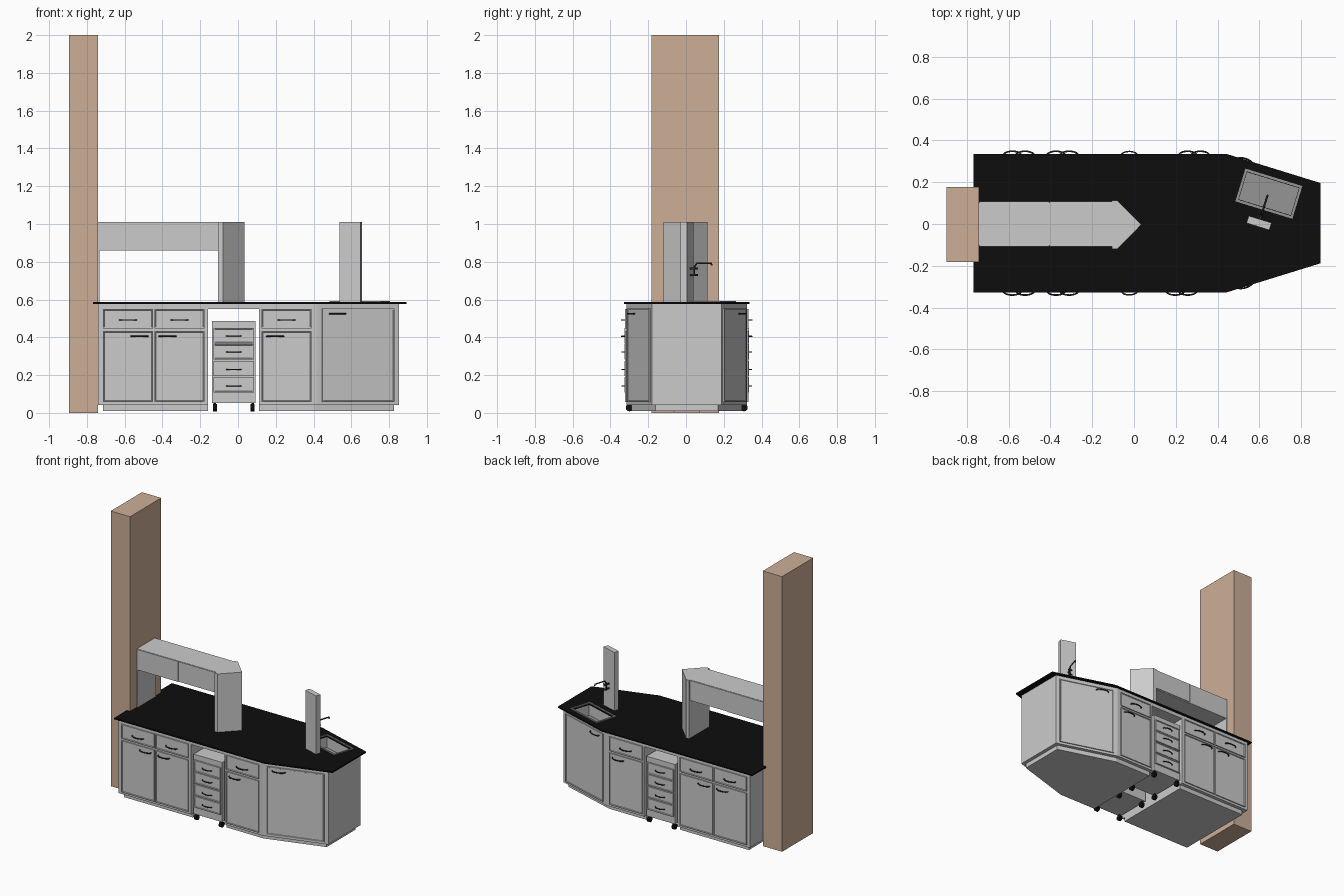
import bpy, bmesh, math
from mathutils import Matrix, Vector

if "Cube" in bpy.data.objects:
    bpy.data.objects.remove(bpy.data.objects["Cube"])

YC, HALF, END = 0.004, 0.318, 0.184          # cabinet centre line, half depth, half width of tapered end
X0, XB, X1 = -0.74, 0.415, 0.852             # cabinet left end, bend, right end
TAPER = math.atan2(HALF - END, X1 - XB)


def material(name, rgb):
    m = bpy.data.materials.new(name)
    m.diffuse_color = (*rgb, 1)
    m.use_nodes = True
    m.node_tree.nodes["Principled BSDF"].inputs["Base Color"].default_value = m.diffuse_color
    return m


WOOD = material("wood", (0.61, 0.43, 0.31))
BLACK = material("black", (0.004, 0.004, 0.004))
DARK = material("dark_metal", (0.03, 0.03, 0.03))
STEEL = material("steel", (0.3, 0.3, 0.3))


def add(name, mesh, mat=None, matrix=None):
    ob = bpy.data.objects.new(name, mesh)
    bpy.context.collection.objects.link(ob)
    if mat and not mesh.materials:
        mesh.materials.append(mat)
    if matrix:
        ob.matrix_world = matrix
    return ob


def from_bm(name, bm, mat=None, matrix=None):
    bmesh.ops.recalc_face_normals(bm, faces=bm.faces)
    me = bpy.data.meshes.new(name)
    bm.to_mesh(me)
    bm.free()
    return add(name, me, mat, matrix)


def prism(name, pts, z0, z1, mat=None, matrix=None):
    bm = bmesh.new()
    f = bm.faces.new([bm.verts.new((x, y, z0)) for x, y in pts])
    r = bmesh.ops.extrude_face_region(bm, geom=[f])
    verts = [v for v in r["geom"] if isinstance(v, bmesh.types.BMVert)]
    bmesh.ops.translate(bm, vec=(0, 0, z1 - z0), verts=verts)
    return from_bm(name, bm, mat, matrix)


def box(name, x0, x1, y0, y1, z0, z1, mat=None, matrix=None):
    return prism(name, [(x0, y0), (x1, y0), (x1, y1), (x0, y1)], z0, z1, mat, matrix)


def tapered(x0, xb, x1, half, end):
    return [(x0, YC - half), (xb, YC - half), (x1, YC - end),
            (x1, YC + end), (xb, YC + half), (x0, YC + half)]


def tube(name, pts, r, smooth=True):
    cu = bpy.data.curves.new(name, "CURVE")
    cu.dimensions, cu.bevel_depth, cu.bevel_resolution = "3D", r, 1
    cu.use_fill_caps = True
    sp = cu.splines.new("POLY")
    sp.points.add(len(pts) - 1)
    for p, co in zip(sp.points, pts):
        p.co = (*co, 1)
    tmp = bpy.data.objects.new(name, cu)
    me = bpy.data.meshes.new_from_object(tmp)
    bpy.data.objects.remove(tmp)
    for p in me.polygons:
        p.use_smooth = smooth
    me.materials.clear()
    me.materials.append(DARK)
    return me


HANDLE = tube("handle", [(0.045 * -math.cos(a), -0.004 - 0.022 * math.sin(a), 0)
                         for a in (math.pi * i / 10 for i in range(11))], 0.004)


def frame(side, x, z, angled=False):
    """Placement on the front (side=-1) or back (side=1), local -y facing out."""
    y = HALF - (x - XB) * math.tan(TAPER) if angled else HALF
    a = TAPER if angled else 0
    return Matrix.Translation((x, YC + side * y, z)) @ Matrix.Rotation(a if side < 0 else math.pi - a, 4, "Z")


def panel(name, matrix, w, h, t=0.006, rim=0.008):
    """Door or drawer front with a raised rim and groove around a flat field."""
    bm = bmesh.new()
    bmesh.ops.create_cube(bm, size=1, matrix=Matrix.Translation((0, -t / 2, 0)) @ Matrix.Diagonal((w, t + 0.004, h, 1)))
    face = min(bm.faces, key=lambda f: f.calc_center_median().y)
    bmesh.ops.inset_region(bm, faces=[face], thickness=rim)
    bmesh.ops.inset_region(bm, faces=[face], thickness=0.003, depth=-0.004)
    return from_bm(name, bm, None, matrix)


# Column
box("column", -0.896, -0.741, -0.182, 0.176, 0, 2, WOOD)

# Cabinet bodies, toe kicks and the board bridging the knee space
box("left_cabinet", X0, -0.158, YC - HALF, YC + HALF, 0.042, 0.576)
right_cabinet = prism("right_cabinet", tapered(0.111, XB, X1, HALF, END), 0.042, 0.576)
box("left_toe_kick", -0.714, -0.158, YC - 0.293, YC + 0.293, 0.01, 0.042)
prism("right_toe_kick", tapered(0.111, XB - 0.005, 0.826, 0.293, 0.166), 0.01, 0.042)
box("knee_space_board", -0.158, 0.111, YC - HALF, YC + HALF, 0.55, 0.576)

# Countertop with sink opening
counter = prism("countertop", tapered(-0.767, 0.443, 0.892, 0.331, 0.192), 0.576, 0.586, BLACK)
SINK = Matrix.Translation((0.645, 0.145, 0)) @ Matrix.Rotation(-TAPER, 4, "Z")
cutter = box("sink_cutter", -0.13, 0.13, -0.068, 0.068, 0.49, 0.7, None, SINK)
cutter.hide_render = True
cutter.hide_viewport = True
for ob in (counter, right_cabinet):
    m = ob.modifiers.new("sink_hole", "BOOLEAN")
    m.operation, m.object, m.solver = "DIFFERENCE", cutter, "EXACT"

# Sink: rim ring with sunken basin
bm = bmesh.new()
bmesh.ops.create_cube(bm, size=1, matrix=Matrix.Translation((0, 0, 0.589)) @ Matrix.Diagonal((0.285, 0.164, 0.006, 1)))
bm.faces.ensure_lookup_table()
top = max(bm.faces, key=lambda f: f.calc_center_median().z)
bmesh.ops.delete(bm, geom=[min(bm.faces, key=lambda f: f.calc_center_median().z)], context="FACES_ONLY")
bmesh.ops.inset_region(bm, faces=[top], thickness=0.016)
r = bmesh.ops.extrude_face_region(bm, geom=[top])
verts = [v for v in r["geom"] if isinstance(v, bmesh.types.BMVert)]
bmesh.ops.delete(bm, geom=[top], context="FACES_ONLY")
bmesh.ops.translate(bm, vec=(0, 0, -0.09), verts=verts)
from_bm("sink", bm, STEEL, SINK)

# Drawers, doors and handles, front and back
for side, word in ((-1, "front"), (1, "back")):
    columns = [(-0.582, -0.521), (-0.31, -0.373), (0.257, 0.257 + 0.06 * side)]
    for x, door_handle_x in columns:
        panel(word + "_drawer", frame(side, x, 0.4995), 0.265, 0.103)
        panel(word + "_door", frame(side, x, 0.246), 0.265, 0.376)
        add(word + "_drawer_handle", HANDLE, None, frame(side, x, 0.492))
        add(word + "_door_handle", HANDLE, None, frame(side, door_handle_x, 0.405))
    panel(word + "_angled_door", frame(side, 0.636, 0.305, True), 0.40, 0.493)
    add(word + "_angled_door_handle", HANDLE, None, frame(side, 0.526, 0.525, True))

# Rolling drawer carts in the knee space
    cart = frame(side, -0.0225, 0)
    box(word + "_cart", -0.115, 0.115, 0, 0.27, 0.053, 0.487, None, cart)
    for z, handle_z in ((0.408, 0.408), (0.323, 0.323), (0.235, 0.23), (0.148, 0.143)):
        panel(word + "_cart_drawer", cart @ Matrix.Translation((0, 0, z)), 0.212, 0.082, 0.01)
        add(word + "_cart_handle", HANDLE, None, cart @ Matrix.Translation((0, -0.003, handle_z)) @ Matrix.Scale(0.85, 4))
    for cx in (-0.1, 0.1):
        for cy in (0.015, 0.25):
            bm = bmesh.new()
            bmesh.ops.create_cone(bm, cap_ends=True, segments=16, radius1=0.02, radius2=0.02, depth=0.02,
                                  matrix=Matrix.Translation((cx, cy, 0.028)) @ Matrix.Rotation(math.pi / 2, 4, "Y"))
            bmesh.ops.create_cube(bm, size=0.012, matrix=Matrix.Translation((cx, cy, 0.05)))
            from_bm(word + "_caster", bm, BLACK, cart)

# Overhead shelf unit: end panel, cabinet, pointed post
box("shelf_end_panel", -0.743, -0.733, -0.105, 0.105, 0.586, 0.86)
box("overhead_cabinet", -0.742, -0.1, -0.102, 0.102, 0.86, 1.01)
for y0, y1 in ((-0.107, -0.102), (0.102, 0.107)):
    box("overhead_door_left", -0.738, -0.407, y0, y1, 0.86, 1.008)
    box("overhead_door_right", -0.403, -0.106, y0, y1, 0.868, 1.008)
prism("pointed_post", [(-0.105, -0.12), (-0.08, -0.12), (0.035, -0.003), (-0.08, 0.113), (-0.105, 0.113)], 0.586, 1.01)

# Tap post and tap
POST = Matrix.Translation((0.598, 0.005, 0)) @ Matrix.Rotation(-TAPER, 4, "Z")
box("tap_post", -0.057, 0.057, -0.018, 0.018, 0.586, 1.01, None, POST)
add("tap_spout", tube("tap_spout", [(0, 0.018, 0.73), (0, 0.04, 0.73), (0, 0.042, 0.775), (0, 0.055, 0.792),
                                    (0, 0.135, 0.792), (0, 0.137, 0.78)], 0.005), None, POST)
for z in (0.73, 0.764):
    add("tap_valve", tube("tap_valve", [(0, 0.018, z), (0, 0.06, z)], 0.006), None, POST)
    add("tap_lever", tube("tap_lever", [(-0.016, 0.052, z), (0.016, 0.052, z)], 0.004), None, POST)
